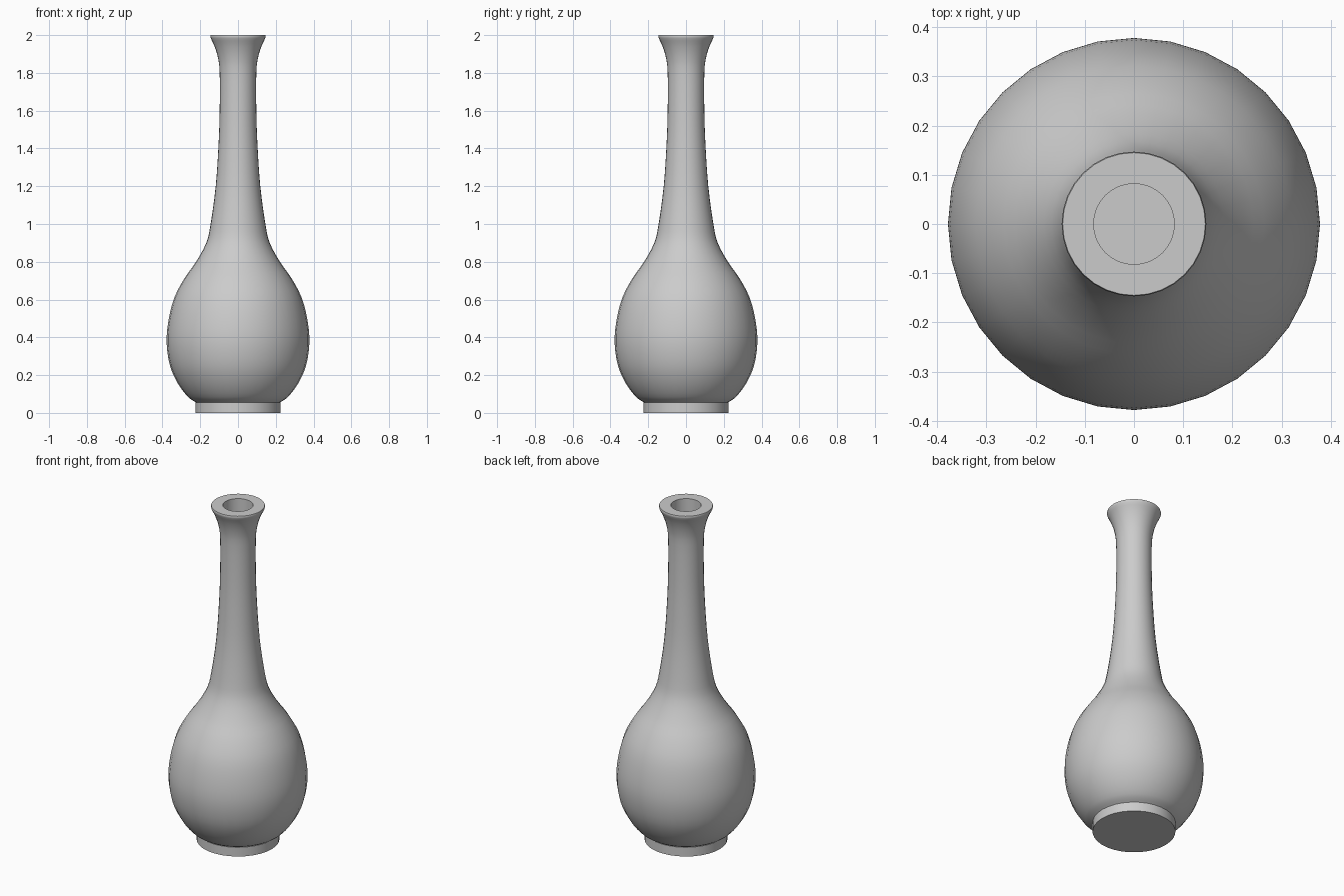
import bpy, bmesh, math
from mathutils import Vector

if "Cube" in bpy.data.objects:
    bpy.data.objects.remove(bpy.data.objects["Cube"])

SIDES = 32


def smooth_curve(pts, steps=3):
    """Catmull-Rom curve through (radius, height) points."""
    p = [Vector(q) for q in pts]
    p = [2 * p[0] - p[1]] + p + [2 * p[-1] - p[-2]]
    out = []
    for i in range(1, len(p) - 2):
        a, b, c, d = p[i - 1:i + 3]
        for s in range(steps):
            t = s / steps
            out.append(0.5 * (2 * b + (c - a) * t + (2 * a - 5 * b + 4 * c - d) * t * t
                              + (3 * b - a - 3 * c + d) * t ** 3))
    return out + [p[-2]]


def lathe(name, profile):
    """Revolve a profile that starts and ends on the axis."""
    bm = bmesh.new()
    verts = [bm.verts.new((r, 0, z)) for r, z in profile]
    edges = [bm.edges.new(e) for e in zip(verts, verts[1:])]
    bmesh.ops.spin(bm, geom=verts + edges, cent=(0, 0, 0), axis=(0, 0, 1),
                   angle=math.tau, steps=SIDES, use_merge=False)
    bmesh.ops.remove_doubles(bm, verts=bm.verts, dist=0.0005)
    bmesh.ops.recalc_face_normals(bm, faces=bm.faces)
    mesh = bpy.data.meshes.new(name)
    bm.to_mesh(mesh)
    bm.free()
    obj = bpy.data.objects.new(name, mesh)
    bpy.context.collection.objects.link(obj)
    bpy.ops.object.select_all(action='DESELECT')
    obj.select_set(True)
    bpy.context.view_layer.objects.active = obj
    bpy.ops.object.shade_smooth_by_angle(angle=math.radians(30))
    return obj


# Outer wall: bulb, neck and flared lip
outer = smooth_curve([(0.222, 0.055), (0.265, 0.085), (0.318, 0.155), (0.36, 0.25),
                      (0.378, 0.37), (0.368, 0.49), (0.337, 0.61), (0.285, 0.71),
                      (0.222, 0.80), (0.168, 0.90), (0.145, 1.00), (0.118, 1.20),
                      (0.103, 1.42), (0.097, 1.60), (0.097, 1.80), (0.106, 1.88),
                      (0.124, 1.94), (0.145, 1.985)])
# Inner wall: straight bore opening into the hollow bulb
inner = smooth_curve([(0.082, 1.60), (0.088, 1.40), (0.125, 1.00), (0.148, 0.90),
                      (0.26, 0.71), (0.335, 0.52), (0.35, 0.37), (0.29, 0.16),
                      (0.22, 0.09)])

# Foot ring, body, rim and interior as one revolved shell
lathe("vase", [(0, 0), (0.225, 0), (0.225, 0.055)] + outer
      + [(0.147, 1.993), (0.145, 2.0), (0.082, 2.0)] + inner + [(0, 0.09)])
